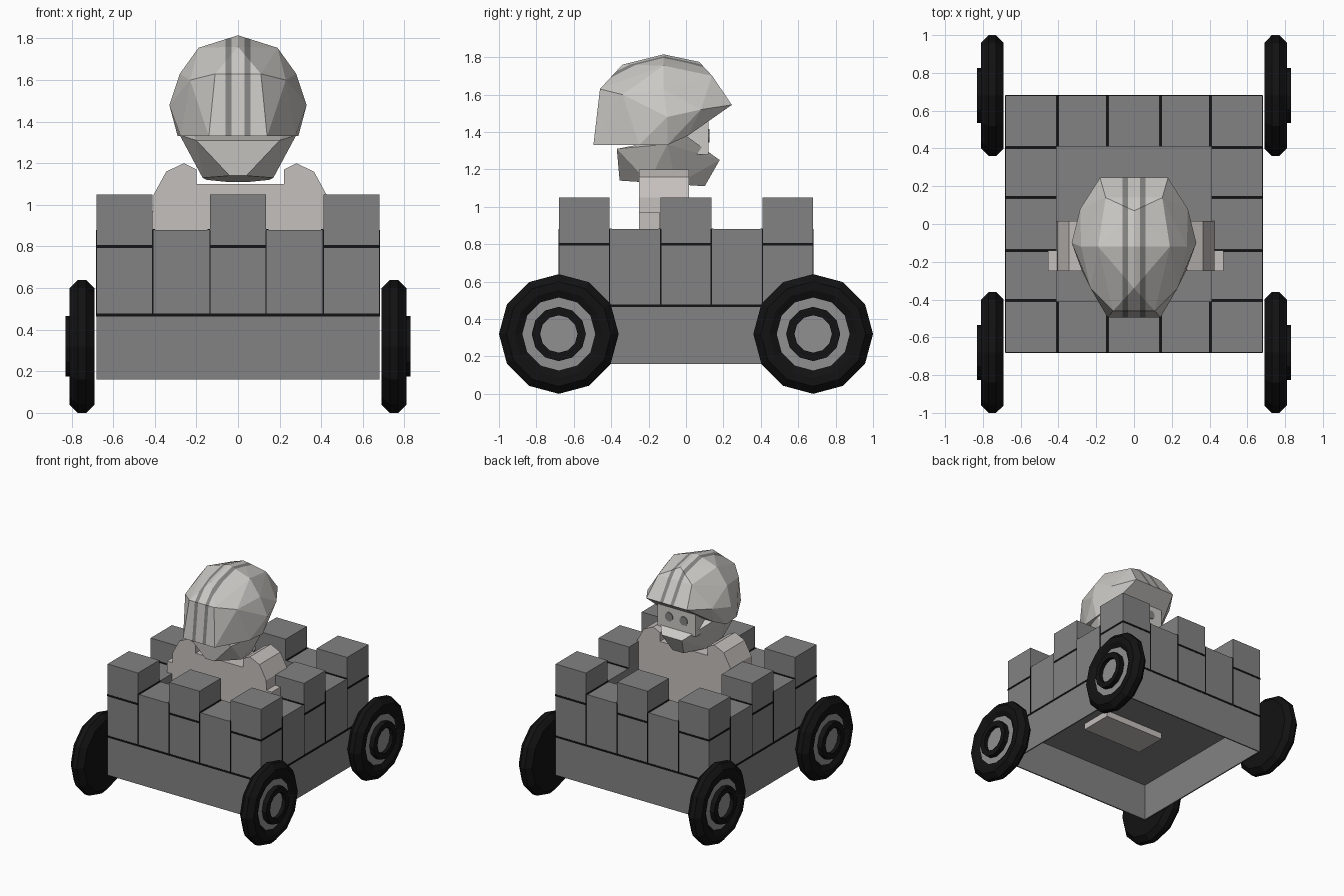
import bpy, bmesh, math
from mathutils import Vector

if "Cube" in bpy.data.objects:
    bpy.data.objects.remove(bpy.data.objects["Cube"])


def material(name, rgb):
    m = bpy.data.materials.new(name)
    m.diffuse_color = (*rgb, 1)
    m.use_nodes = True
    m.node_tree.nodes["Principled BSDF"].inputs["Base Color"].default_value = m.diffuse_color
    return m


STONE = material("stone grey", (0.225, 0.225, 0.225))
BLACK = material("black", (0.006, 0.006, 0.006))
RIM = material("rim grey", (0.28, 0.28, 0.28))
WHITE = material("helmet white", (0.60, 0.585, 0.56))
CLOTH = material("suit pale grey", (0.56, 0.525, 0.505))
STRIPE = material("stripe grey", (0.23, 0.23, 0.225))


def finish(name, bm, *mats):
    bmesh.ops.recalc_face_normals(bm, faces=bm.faces)
    me = bpy.data.meshes.new(name)
    bm.to_mesh(me)
    bm.free()
    for m in mats:
        me.materials.append(m)
    ob = bpy.data.objects.new(name, me)
    bpy.context.collection.objects.link(ob)
    return ob


def add_box(bm, x0, x1, y0, y1, z0, z1):
    verts = bmesh.ops.create_cube(bm, size=1)["verts"]
    for v in verts:
        v.co = Vector(((x0 + x1) / 2 + v.co.x * (x1 - x0),
                       (y0 + y1) / 2 + v.co.y * (y1 - y0),
                       (z0 + z1) / 2 + v.co.z * (z1 - z0)))


def boxes(name, mat, *items):
    bm = bmesh.new()
    for b in items:
        add_box(bm, *b)
    return finish(name, bm, mat)


def hull(pts):
    """Faceted solid around points mirrored in x."""
    bm = bmesh.new()
    for x, y, z in pts:
        for s in ((1, -1) if x else (1,)):
            bm.verts.new((s * x, y, z))
    bmesh.ops.convex_hull(bm, input=bm.verts[:])
    bmesh.ops.delete(bm, geom=[v for v in bm.verts if not v.link_faces], context="VERTS")
    return bm


W, IN, MID = 0.68, 0.41, 0.135      # outer wall, inner wall, half merlon
Z0, ZF, ZW, ZM = 0.16, 0.47, 0.88, 1.05

# Open-bottomed skirt and floor
T = 0.01
boxes("skirt", STONE,
      (-W, W, -W, -W + T, Z0, ZF), (-W, W, W - T, W, Z0, ZF),
      (-W, -W + T, -W + T, W - T, Z0, ZF), (W - T, W, -W + T, W - T, Z0, ZF))
boxes("floor", STONE, (-W + T, W - T, -W + T, W - T, ZF - 0.01, ZF + 0.01))

# Thick castle walls
boxes("castle_walls", STONE,
      (-W, W, -W, -IN, ZF, ZW), (-W, W, IN, W, ZF, ZW),
      (-W, -IN, -IN, IN, ZF, ZW), (IN, W, -IN, IN, ZF, ZW))

# Merlons at corners and mid-walls
spans = [(-W, -IN), (-MID, MID), (IN, W)]
merlons = [(*sx, *sy, ZW, ZM) for i, sx in enumerate(spans)
           for j, sy in enumerate(spans) if (i, j) != (1, 1)]
boxes("merlons", STONE, *merlons)

# Dark seams between the blocks, on each wall and on the gaps' ledges
E, H = 0.003, 0.007
seams = []
for s in (-1, 1):
    o = sorted((s * W, s * (W + E)))
    seams += [(-W, W, *o, ZF - H, ZF + H), (*o, -W, W, ZF - H, ZF + H)]
    for a, b in spans:
        seams += [(a, b, *o, 0.80 - H, 0.80 + H), (*o, a, b, 0.80 - H, 0.80 + H)]
    for c in (-IN, -MID, MID, IN):
        seams += [(c - 0.003, c + 0.003, *o, ZF, ZW), (*o, c - 0.003, c + 0.003, ZF, ZW)]
        d = c + (0.006 if c in (-IN, MID) else -0.006)
        r = sorted((s * IN, s * W))
        seams += [(d - 0.006, d + 0.006, *r, ZW, ZW + E), (*r, d - 0.006, d + 0.006, ZW, ZW + E)]
boxes("block_seams", BLACK, *seams)


# Twelve-sided wheels: profile of (x, radius, material of next band)
PROFILE = [(0.69, 0, 0), (0.69, 0.28, 0), (0.73, 0.32, 0), (0.77, 0.32, 0),
           (0.81, 0.28, 0), (0.81, 0.235, 0), (0.79, 0.195, 1), (0.79, 0.145, 0),
           (0.83, 0.145, 0), (0.83, 0.10, 0), (0.80, 0.10, 1), (0.80, 0, 1)]


def wheel(name, side, y):
    bm, n = bmesh.new(), 12
    rings = []
    for x, r, _ in PROFILE:
        rings.append([bm.verts.new((side * x, y + r * math.cos(k * math.tau / n),
                                    0.32 + r * math.sin(k * math.tau / n)))
                      for k in range(n if r else 1)])
    for a, b, p in zip(rings, rings[1:], PROFILE):
        for k in range(n):
            q = [a[k % len(a)], a[(k + 1) % len(a)], b[(k + 1) % len(b)], b[k % len(b)]]
            f = bm.faces.new(list(dict.fromkeys(q)))
            f.material_index = p[2]
    finish(name, bm, BLACK, RIM)


for sn, s in (("left", -1), ("right", 1)):
    for yn, y in (("front", -0.68), ("back", 0.68)):
        wheel(f"{yn}_{sn}_wheel", s, y)

# Driver's torso
CX = 0.01
boxes("torso", CLOTH, (CX - 0.27, CX + 0.27, -0.25, 0.015, 0.41, 1.10))

# Arms with rounded shoulders, and forearms
SHOULDER = [(0.21, 0.75), (0.21, 1.17), (0.27, 1.20), (0.355, 1.16), (0.415, 1.05), (0.42, 0.75)]
for sn, s in (("left", -1), ("right", 1)):
    bm = bmesh.new()
    f = bm.faces.new([bm.verts.new((CX + s * x, -0.25, z)) for x, z in SHOULDER])
    ext = bmesh.ops.extrude_face_region(bm, geom=[f])["geom"]
    bmesh.ops.translate(bm, vec=(0, 0.265, 0),
                        verts=[v for v in ext if isinstance(v, bmesh.types.BMVert)])
    finish(f"{sn}_arm", bm, CLOTH)
    x0, x1 = sorted((CX + s * 0.30, CX + s * 0.465))
    boxes(f"{sn}_forearm", CLOTH, (x0, x1, -0.25, -0.14, 0.75, 0.97))

# Helmet dome with two stripes cut along the crown
bm = hull([(0, -0.12, 1.815), (0, -0.34, 1.76), (0, 0.07, 1.775), (0.19, -0.12, 1.755),
           (0.28, -0.12, 1.63), (0.33, -0.10, 1.48), (0.285, 0.08, 1.52), (0.18, 0.245, 1.545),
           (0.15, 0.14, 1.70), (0.11, -0.46, 1.63), (0.23, -0.34, 1.60), (0.14, -0.495, 1.33),
           (0.275, -0.25, 1.33), (0.29, -0.10, 1.33), (0.25, 0.01, 1.38)])
for x in (-0.06, -0.032, 0.032, 0.06):
    bmesh.ops.bisect_plane(bm, geom=bm.verts[:] + bm.edges[:] + bm.faces[:],
                           plane_co=(x, 0, 0), plane_no=(1, 0, 0))
bm.normal_update()
for f in bm.faces:
    if 0.032 < abs(f.calc_center_median().x) < 0.06 and f.normal.z > -0.3:
        f.material_index = 1
finish("helmet_dome", bm, WHITE, STRIPE)

# Helmet jaw guard
finish("helmet_jaw", hull([(0.28, -0.10, 1.335), (0.24, 0.0, 1.38), (0.20, -0.37, 1.31),
                           (0.17, -0.20, 1.13), (0.04, -0.355, 1.14), (0.15, -0.05, 1.12),
                           (0.05, 0.10, 1.11), (0.09, 0.18, 1.25)]), WHITE)

# Face and eyes in the visor opening
boxes("face", WHITE, (-0.17, 0.17, -0.10, 0.12, 1.28, 1.47))
for sn, s in (("left", -1), ("right", 1)):
    bm = bmesh.new()
    bmesh.ops.create_cone(bm, cap_ends=True, segments=10, radius1=0.036, radius2=0.036, depth=0.008)
    for v in bm.verts:
        v.co = Vector((s * 0.065 + v.co.x, 0.122 + v.co.z, 1.38 + v.co.y))
    finish(f"{sn}_eye", bm, STRIPE)
